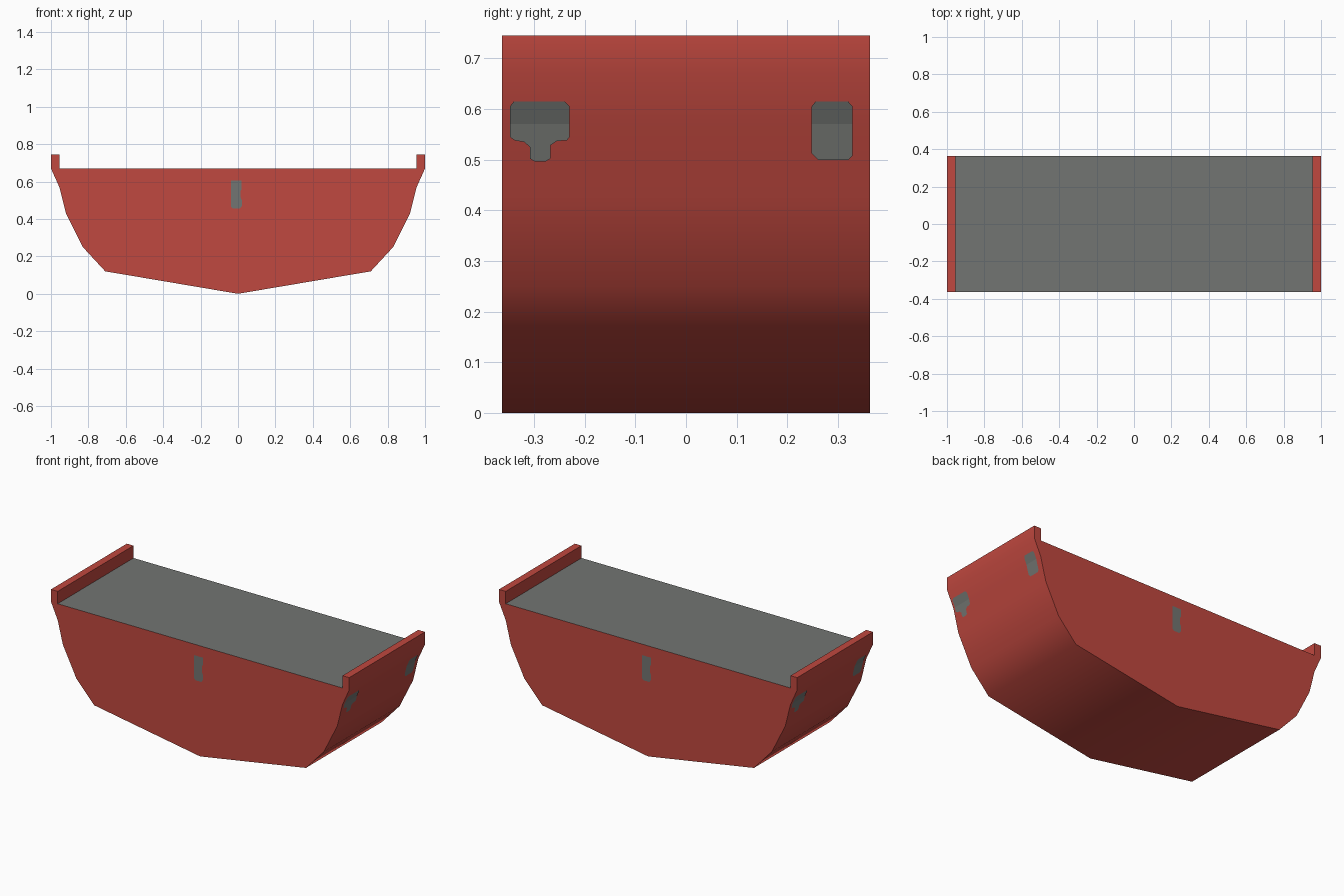
import bpy, bmesh
from mathutils import Vector

if "Cube" in bpy.data.objects:
    bpy.data.objects.remove(bpy.data.objects["Cube"])

HALF = 0.363          # half length along y
DECK = 0.67           # deck height
GAP = 0.003           # patches sit just proud of the hull


def material(name, rgb):
    m = bpy.data.materials.new(name)
    m.diffuse_color = (*rgb, 1)
    m.use_nodes = True
    m.node_tree.nodes["Principled BSDF"].inputs["Base Color"].default_value = m.diffuse_color
    return m


red = material("hull red", (0.53, 0.065, 0.05))
grey = material("deck grey", (0.17, 0.178, 0.168))


def finish(bm, name, mats):
    mesh = bpy.data.meshes.new(name)
    bm.to_mesh(mesh)
    bm.free()
    for m in mats:
        mesh.materials.append(m)
    ob = bpy.data.objects.new(name, mesh)
    bpy.context.collection.objects.link(ob)
    return ob


# Hull section: half profile mirrored, then extruded along y
side = [(0.71, 0.12), (0.83, 0.25), (0.92, 0.43), (0.955, 0.57), (1.0, 0.67)]
half = side + [(1.0, 0.745), (0.955, 0.745), (0.955, DECK)]
loop = [(0, 0)] + half + [(-x, z) for x, z in reversed(half)]
bm = bmesh.new()
face = bm.faces.new([bm.verts.new((x, -HALF, z)) for x, z in loop])
ext = bmesh.ops.extrude_face_region(bm, geom=[face], use_keep_orig=True)
bmesh.ops.translate(bm, vec=(0, 2 * HALF, 0),
                    verts=[g for g in ext["geom"] if isinstance(g, bmesh.types.BMVert)])
bmesh.ops.recalc_face_normals(bm, faces=bm.faces)
for f in bm.faces:    # the level face between the rails is the deck
    if f.normal.z > 0.9 and abs(f.calc_center_median().z - DECK) < 0.01:
        f.material_index = 1
hull = finish(bm, "hull_section", [red, grey])
hull.select_set(True)
bpy.context.view_layer.objects.active = hull
bpy.ops.object.shade_smooth_by_angle(angle=0.87)


def side_x(z):
    for (x0, z0), (x1, z1) in zip(side, side[1:]):
        if z0 <= z <= z1:
            return x0 + (x1 - x0) * (z - z0) / (z1 - z0)


def patch(name, outline, on_side):
    """Grey mark given as (across, z), repeated on the opposite face."""
    for sign, label in ((1, "a"), (-1, "b")):
        bm = bmesh.new()
        bm.faces.new([bm.verts.new((0, u, z)) for u, z in outline])
        if on_side:   # fold along the hull knuckle
            bmesh.ops.bisect_plane(bm, geom=bm.verts[:] + bm.edges[:] + bm.faces[:],
                                   plane_co=(0, 0, 0.57), plane_no=(0, 0, 1))
        for v in bm.verts:
            u, z = v.co.y, v.co.z
            x, y = (side_x(z) + GAP, u) if on_side else (u, -HALF - GAP)
            v.co = (sign * x, sign * y, z)
        out = Vector((sign, 0, 0)) if on_side else Vector((0, -sign, 0))
        bm.normal_update()
        for f in bm.faces:
            if f.normal.dot(out) < 0:
                f.normal_flip()
        finish(bm, name + "_" + label, [grey])


# Side patches
patch("wide_side_patch", [(-0.34, 0.615), (-0.348, 0.605), (-0.348, 0.545), (-0.338, 0.538),
                          (-0.32, 0.535), (-0.308, 0.525), (-0.308, 0.502), (-0.298, 0.496),
                          (-0.278, 0.496), (-0.268, 0.502), (-0.268, 0.528), (-0.255, 0.537),
                          (-0.235, 0.538), (-0.23, 0.545), (-0.23, 0.605), (-0.24, 0.615)], True)
patch("square_side_patch", [(0.256, 0.615), (0.248, 0.605), (0.248, 0.513), (0.262, 0.499),
                            (0.32, 0.499), (0.329, 0.508), (0.329, 0.605), (0.32, 0.615)], True)
# End patches
patch("end_patch", [(-0.038, 0.605), (-0.038, 0.465), (-0.028, 0.455), (0.01, 0.455),
                    (0.021, 0.47), (0.021, 0.5), (0.014, 0.515), (0.014, 0.55),
                    (0.02, 0.56), (0.02, 0.605)], False)
